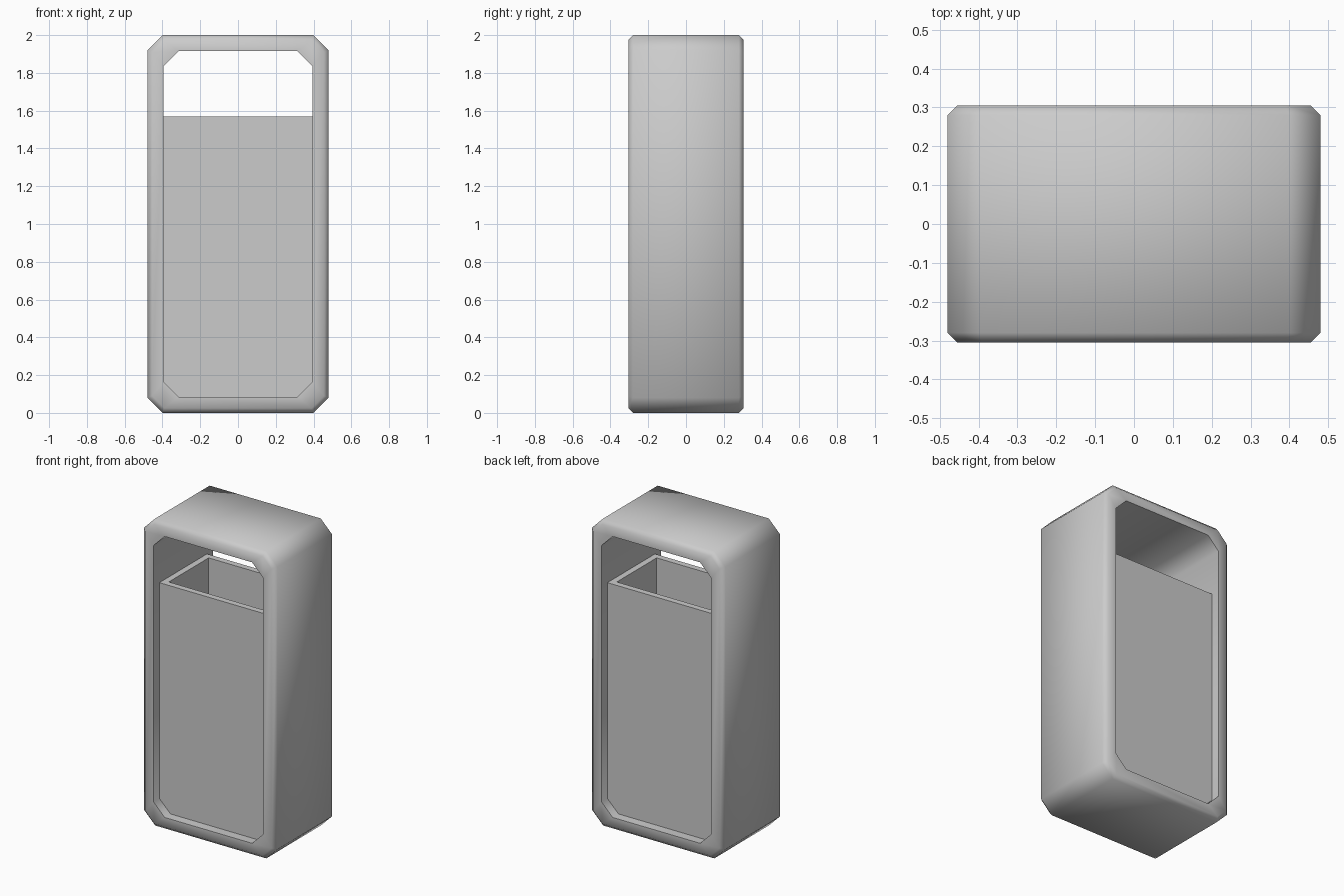
import bpy, bmesh, math

if "Cube" in bpy.data.objects:
    bpy.data.objects.remove(bpy.data.objects["Cube"])

DEPTH = 0.305   # half depth of the frame
BEVEL = 0.025


def octagon(hx, z0, z1, c, y):
    """Chamfered rectangle in the xz plane at depth y."""
    return [(-hx + c, y, z0), (hx - c, y, z0), (hx, y, z0 + c), (hx, y, z1 - c),
            (hx - c, y, z1), (-hx + c, y, z1), (-hx, y, z1 - c), (-hx, y, z0 + c)]


def rectangle(hx, hy, z):
    """Rectangle in the xy plane at height z."""
    return [(-hx, -hy, z), (hx, -hy, z), (hx, hy, z), (-hx, hy, z)]


def skin(name, rings, closed, smooth_angle=None):
    """Join rings with quads; loop back to the first ring or cap both ends."""
    bm = bmesh.new()
    loops = [[bm.verts.new(p) for p in ring] for ring in rings]
    n = len(rings[0])
    following = loops[1:] + loops[:1] if closed else loops[1:]
    for a, b in zip(loops, following):
        for i in range(n):
            j = (i + 1) % n
            bm.faces.new((a[i], a[j], b[j], b[i]))
    if not closed:
        bm.faces.new(loops[0])
        bm.faces.new(loops[-1])
    bmesh.ops.recalc_face_normals(bm, faces=bm.faces[:])
    mesh = bpy.data.meshes.new(name)
    bm.to_mesh(mesh)
    bm.free()
    obj = bpy.data.objects.new(name, mesh)
    bpy.context.collection.objects.link(obj)
    if smooth_angle:
        bpy.ops.object.select_all(action='DESELECT')
        obj.select_set(True)
        bpy.context.view_layer.objects.active = obj
        bpy.ops.object.shade_smooth_by_angle(angle=math.radians(smooth_angle))
    return obj


# Outer frame: chamfered tube, open front and back, with bevelled outer edges
y1 = DEPTH - BEVEL
c_face = 0.08 - BEVEL * (2 - math.sqrt(2))
skin("outer_frame", [
    octagon(0.395, 0.085, 1.915, 0.08, -DEPTH),
    octagon(0.48 - BEVEL, BEVEL, 2 - BEVEL, c_face, -DEPTH),
    octagon(0.48, 0, 2, 0.08, -y1),
    octagon(0.48, 0, 2, 0.08, y1),
    octagon(0.48 - BEVEL, BEVEL, 2 - BEVEL, c_face, DEPTH),
    octagon(0.395, 0.085, 1.915, 0.08, DEPTH),
], closed=True, smooth_angle=50)

# Inner bin: open-topped box with a rim, inner walls and a floor
wall = 0.04
hx, hy, z0, z1 = 0.395, 0.245, 0.085, 1.57
skin("inner_bin", [
    rectangle(hx, hy, z0),
    rectangle(hx, hy, z1),
    rectangle(hx - wall, hy - wall, z1),
    rectangle(hx - wall, hy - wall, z0 + wall),
], closed=False)
